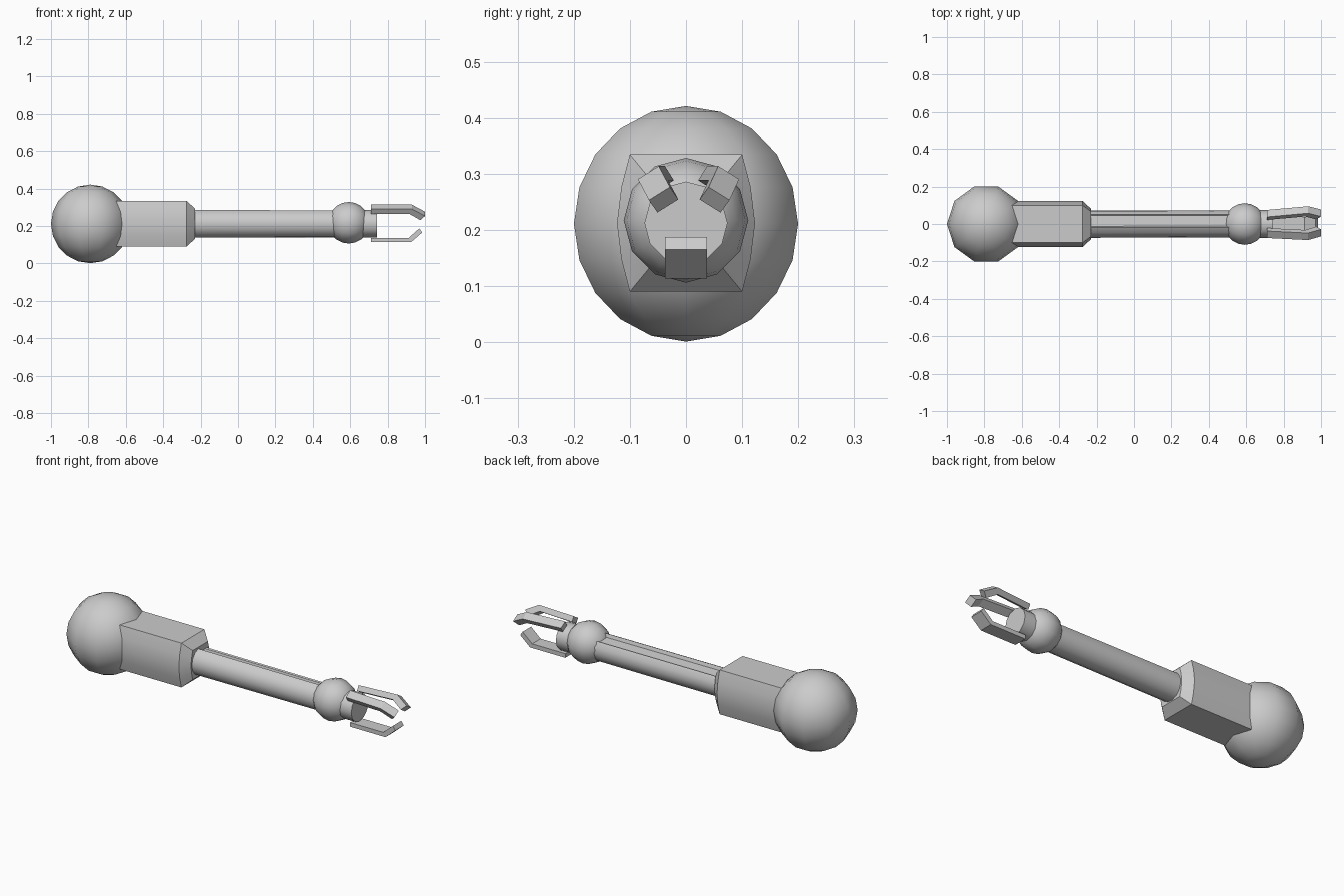
import bpy, bmesh
from math import sin, cos, radians, pi
from mathutils import Matrix, Vector

if "Cube" in bpy.data.objects:
    bpy.data.objects.remove(bpy.data.objects["Cube"])

CZ = 0.212  # height of the arm axis


def finish(name, bm, smooth=35):
    bmesh.ops.recalc_face_normals(bm, faces=bm.faces)
    me = bpy.data.meshes.new(name)
    bm.to_mesh(me)
    bm.free()
    ob = bpy.data.objects.new(name, me)
    bpy.context.collection.objects.link(ob)
    bpy.ops.object.select_all(action='DESELECT')
    ob.select_set(True)
    bpy.context.view_layer.objects.active = ob
    if smooth:
        bpy.ops.object.shade_smooth_by_angle(angle=radians(smooth))
    return ob


def ball(name, x, z, r, seg, rings, rot):
    bm = bmesh.new()
    bmesh.ops.create_uvsphere(bm, u_segments=seg, v_segments=rings, radius=r,
                              matrix=Matrix.Translation((x, 0, z)) @ rot)
    return finish(name, bm, 50)


def loft(name, profile, stations, smooth=35):
    """Sweep a (y, z offset) profile along x; stations are (x, scale)."""
    bm = bmesh.new()
    loops = [[bm.verts.new((x, y * s, CZ + z * s)) for y, z in profile]
             for x, s in stations]
    n = len(profile)
    for a, b in zip(loops, loops[1:]):
        for i in range(n):
            j = (i + 1) % n
            bm.faces.new((a[i], a[j], b[j], b[i]))
    bm.faces.new(loops[0])
    bm.faces.new(loops[-1])
    return finish(name, bm, smooth)


def finger(name, side, width, angle, splay):
    """Extrude an (x, radius) outline and turn it about the arm axis."""
    bm = bmesh.new()
    rot = Matrix.Rotation(radians(angle), 4, 'X')
    ends = []
    for y in (-width / 2, width / 2):
        ring = []
        for x, r in side:
            p = rot @ Vector((x, y, -r))
            ring.append(bm.verts.new((x, p.y + splay * (x - 0.71), p.z + CZ)))
        ends.append(ring)
    a, b = ends
    for i in range(len(a)):
        j = (i + 1) % len(a)
        bm.faces.new((a[i], a[j], b[j], b[i]))
    bm.faces.new(a)
    bm.faces.new(b)
    bmesh.ops.triangulate(bm, faces=[f for f in bm.faces if len(f.verts) > 4])
    return finish(name, bm, 0)


# shoulder and wrist balls
ball("shoulder_ball", -0.79, 0.211, 0.21, 10, 10, Matrix.Rotation(pi / 2, 4, 'Z'))
ball("wrist_ball", 0.592, 0.217, 0.111, 12, 10, Matrix.Rotation(pi / 2, 4, 'Y'))

# upper arm: flat top and bottom, bulged sides, chamfered end
right = [(0.1, -0.122), (0.115, -0.065), (0.123, 0.0), (0.115, 0.065), (0.1, 0.122)]
left = [(-y, z) for y, z in reversed(right)]
loft("upper_arm", right + left, [(-0.75, 1), (-0.275, 1), (-0.23, 0.66)])

# forearm: round bar with a shallow slot along the top
bar = [(0.073 * cos(radians(a)), 0.075 * sin(radians(a))) for a in range(105, 411, 25)]
slot = [(0.045, 0.048), (-0.012, 0.054)]
loft("forearm", bar + slot, [(-0.26, 1.01), (0.55, 0.98)])

# wrist disc
disc = [(0.074 * cos(2 * pi * i / 12), 0.074 * sin(2 * pi * i / 12)) for i in range(12)]
loft("wrist_disc", disc, [(0.6, 1), (0.742, 1)])

# gripper fingers with bent tips
lower = [(0.71, 0.099), (0.925, 0.099), (0.985, 0.047), (0.97, 0.025),
         (0.912, 0.076), (0.71, 0.076)]
upper = [(0.71, 0.106), (0.93, 0.106), (1.0, 0.062), (0.975, 0.036),
         (0.915, 0.076), (0.71, 0.076)]
finger("lower_finger", lower, 0.074, 0, 0)
finger("upper_finger_front", upper, 0.044, 180 + 32, -0.05) 
finger("upper_finger_back", upper, 0.044, 180 - 32, 0.09)

# keep the two upper fingers on their own side of the axis
for name, sign in (("upper_finger_front", -1), ("upper_finger_back", 1)):
    me = bpy.data.objects[name].data
    if sum(v.co.y for v in me.vertices) * sign < 0:
        me.transform(Matrix.Scale(-1, 4, (0, 1, 0)))
        me.flip_normals()
